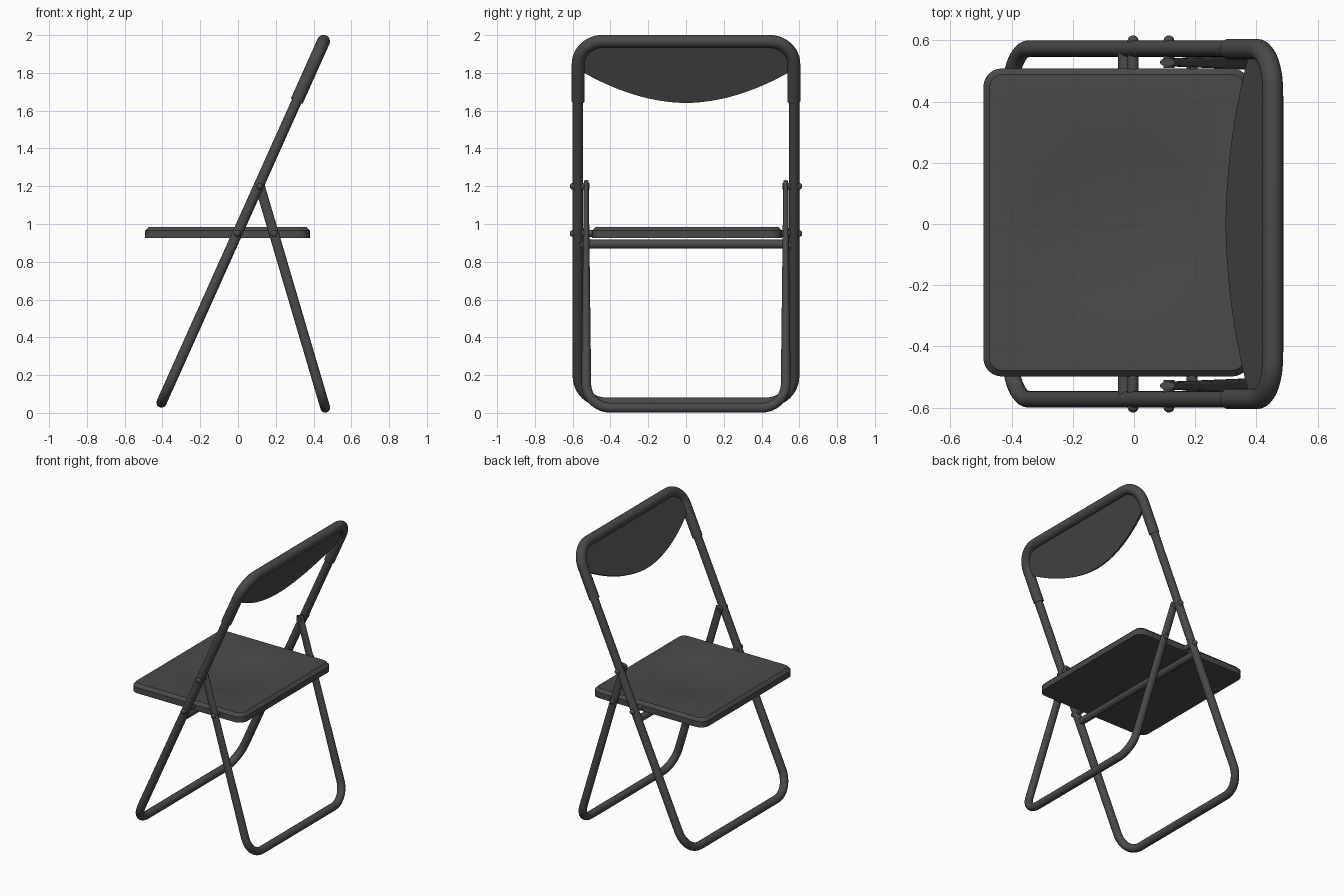
import bpy, bmesh
from math import sin, cos, pi, atan2, radians
from mathutils import Vector

cube = bpy.data.objects.get("Cube")
if cube:
    bpy.data.objects.remove(cube)

grey = bpy.data.materials.new("dark grey")
grey.use_nodes = True
colour = (0.068, 0.068, 0.068, 1)
grey.diffuse_color = colour
grey.node_tree.nodes["Principled BSDF"].inputs["Base Color"].default_value = colour

Y = Vector((0, 1, 0))


def finish(name, bm):
    """Turn a bmesh into a smooth-shaded object with sharp edges kept."""
    bmesh.ops.recalc_face_normals(bm, faces=bm.faces)
    mesh = bpy.data.meshes.new(name)
    bm.to_mesh(mesh)
    bm.free()
    mesh.materials.append(grey)
    obj = bpy.data.objects.new(name, mesh)
    bpy.context.collection.objects.link(obj)
    bpy.ops.object.select_all(action='DESELECT')
    obj.select_set(True)
    bpy.context.view_layer.objects.active = obj
    bpy.ops.object.shade_smooth_by_angle(angle=radians(35))
    return obj


def loft(bm, rings):
    """Skin a list of equal rings of points and cap both ends."""
    rows = [[bm.verts.new(p) for p in ring] for ring in rings]
    n = len(rows[0])
    for a, b in zip(rows, rows[1:]):
        for i in range(n):
            bm.faces.new((a[i], a[(i + 1) % n], b[(i + 1) % n], b[i]))
    bm.faces.new(rows[0])
    bm.faces.new(rows[-1])


def u_tube(name, base, end, half, bend, radius, flat=1.0):
    """U-shaped tube: crossbar at base, both arms reaching end.
    flat squeezes the tube sideways towards the arm tips."""
    up = end - base
    length = up.length
    up.normalize()
    normal = up.cross(Y)
    steps = 12
    arm = [length + (bend - length) * i / 6 for i in range(6)]
    path = [(half, s) for s in arm]
    for i in range(steps + 1):
        a = pi / 2 * i / steps
        path.append((half - bend + bend * cos(a), bend - bend * sin(a)))
    path += [(-y, s) for y, s in reversed(path)]
    pts = [base + Y * y + up * s for y, s in path]
    rings = []
    for i, p in enumerate(pts):
        tangent = (pts[min(i + 1, len(pts) - 1)] - pts[max(i - 1, 0)]).normalized()
        side = normal.cross(tangent)
        t = max(0, (path[i][1] - bend) / (length - bend))
        squeeze = 1 + (flat - 1) * t
        rings.append([p + side * (radius * squeeze * cos(k * pi / 10))
                      + normal * (radius * sin(k * pi / 10)) for k in range(20)])
    bm = bmesh.new()
    loft(bm, rings)
    return finish(name, bm)


def rod(name, x, z, y0, y1, radius, dome=0.0):
    """Round bar along y, with an optional domed head at y1."""
    profile = [(y0, radius), (y1, radius)]
    if dome:
        profile += [(y1 + (dome if y1 > y0 else -dome) * sin(a * pi / 12),
                     radius * cos(a * pi / 12)) for a in range(1, 6)]
    bm = bmesh.new()
    loft(bm, [[(x + r * cos(k * pi / 10), y, z + r * sin(k * pi / 10))
               for k in range(20)] for y, r in profile])
    return finish(name, bm)


# Tubular frame
foot = Vector((-0.405, 0, 0.055))
top = Vector((0.453, 0, 1.967))
slope = (top - foot).normalized()
across = slope.cross(Y)


def on_frame(z):
    return foot + slope * ((z - foot.z) / slope.z)


u_tube("main_frame", foot, on_frame(1.7), 0.573, 0.15, 0.027)
u_tube("top_sleeve", top, on_frame(1.65), 0.571, 0.13, 0.034)
u_tube("rear_leg_loop", Vector((0.462, 0, 0.027)), Vector((0.109, 0, 1.225)),
       0.528, 0.13, 0.026, flat=0.5)

# Backrest panel with a bowed lower edge
outline = []
for i in range(33):
    y = -0.55 + 1.1 * i / 32
    outline.append((y, 1.645 + 0.165 * abs(y / 0.55) ** 1.9))
outline += [(0.55, 1.88), (0.48, 1.96), (-0.48, 1.96), (-0.55, 1.88)]
bm = bmesh.new()
loft(bm, [[on_frame(z) + Y * y + across * d for y, z in outline] for d in (-0.01, 0.01)])
finish("backrest_panel", bm)

# Seat with rounded corners, chamfered rim and a round dish
X0, X1, Y0, Y1 = -0.492, 0.38, -0.498, 0.508


def seat_ring(inset, z, r=0.06):
    corners = [(X1 - r, Y1 - r), (X0 + r, Y1 - r), (X0 + r, Y0 + r), (X1 - r, Y0 + r)]
    arcs = []
    for q, (cx, cy) in enumerate(corners):
        arcs.append([Vector((cx + (r - inset) * cos((q + i / 6) * pi / 2),
                             cy + (r - inset) * sin((q + i / 6) * pi / 2), z))
                     for i in range(7)])
    ring = []
    for q, arc in enumerate(arcs):
        start, stop = arc[-1], arcs[(q + 1) % 4][0]
        ring += arc + [start.lerp(stop, i / 16) for i in range(1, 16)]
    return ring


dish = Vector((-0.05, 0.003, 0))
rim = seat_ring(0.02, 0.985)
angles = [atan2(p.y - dish.y, p.x - dish.x) for p in rim]
rings = [seat_ring(0, 0.925), seat_ring(0, 0.965), rim]
for f in (1, 0.85, 0.7, 0.5, 0.3, 0.1):
    depth = 0.985 - 0.028 * (1 - f * f)
    rings.append([dish + Vector((0.328 * f * cos(a), 0.328 * f * sin(a), depth))
                  for a in angles])
bm = bmesh.new()
loft(bm, rings)
finish("seat", bm)

# Crossbar under the seat
under = on_frame(0.893)
rod("seat_crossbar", under.x, under.z, -0.56, 0.56, 0.024)

# Pivot pins on both sides
for side, s in (("left", 1), ("right", -1)):
    rod("upper_pivot_" + side, 0.114, 1.2, s * 0.51, s * 0.597, 0.018, 0.019)
    rod("seat_pivot_" + side, -0.003, 0.95, s * 0.49, s * 0.597, 0.018, 0.019)
    rod("rear_pivot_" + side, 0.19, 0.95, s * 0.49, s * 0.545, 0.018, 0.012)
